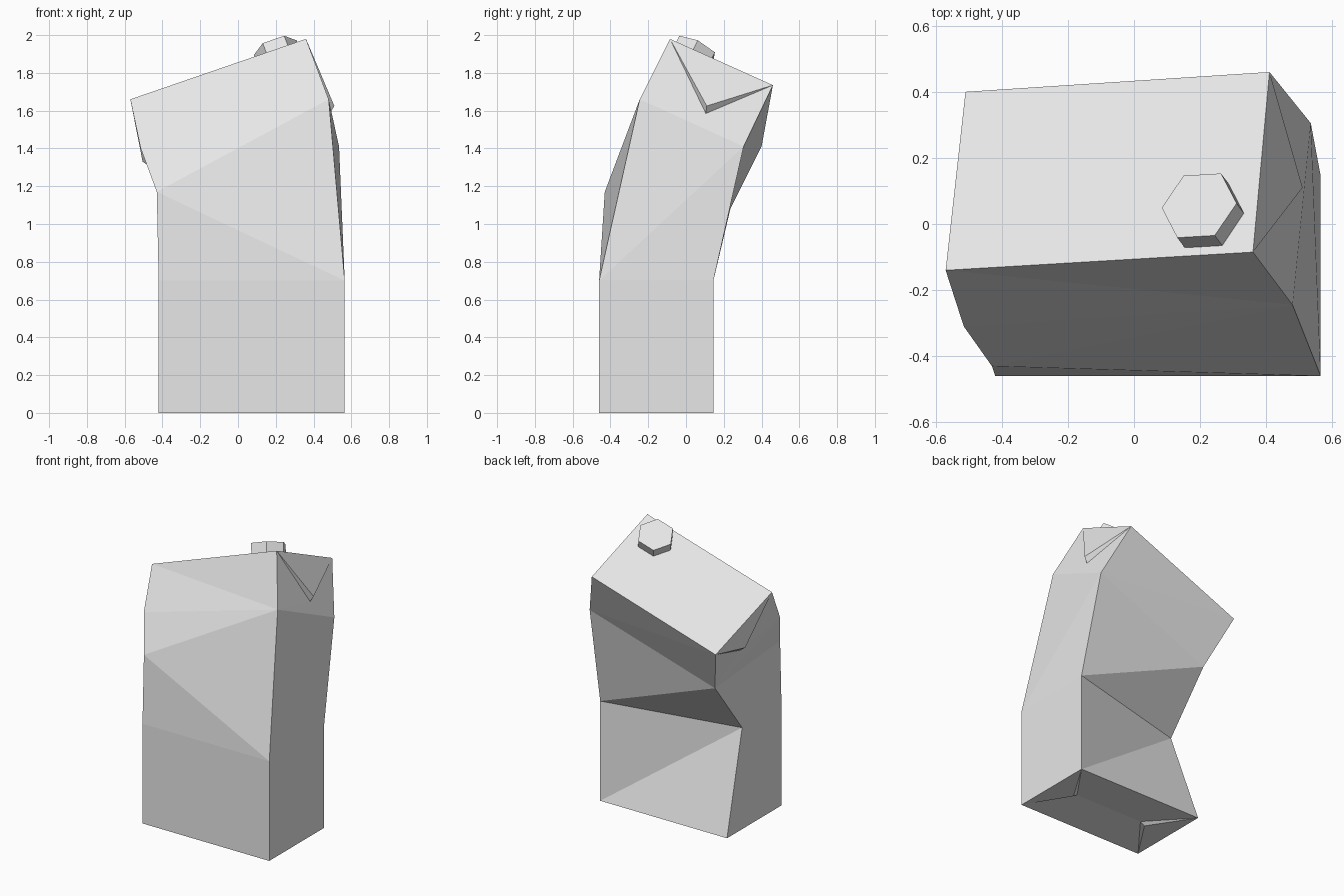
import bpy
import bmesh
from mathutils import Matrix, Vector

cube = bpy.data.objects.get("Cube")
if cube:
    bpy.data.objects.remove(cube)

grey = bpy.data.materials.new("light_grey")
grey.use_nodes = True
colour = (0.8, 0.8, 0.8, 1)
grey.diffuse_color = colour
grey.node_tree.nodes["Principled BSDF"].inputs["Base Color"].default_value = colour


def finish(bm, name):
    """Turn a bmesh into a flat shaded grey object."""
    bmesh.ops.recalc_face_normals(bm, faces=bm.faces[:])
    mesh = bpy.data.meshes.new(name)
    bm.to_mesh(mesh)
    bm.free()
    mesh.materials.append(grey)
    obj = bpy.data.objects.new(name, mesh)
    bpy.context.collection.objects.link(obj)
    return obj


# Crumpled carton: corner rings from the base up.
# Corners: p front right, q front left, r back left, s back right.
rings = {
    "base": dict(p=(-.42, -.46, 0), q=(.565, -.46, 0),
                 r=(.565, .145, 0), s=(-.42, .145, 0)),
    "waist": dict(p=(-.42, -.46, .7), q=(.565, -.46, .7),
                  r=(.565, .145, .7), s=(-.38, -.08, .68)),
    "crease": dict(p=(-.43, -.43, 1.17)),
    "shoulder": dict(p=(-.515, -.31, 1.4), q=(.48, -.245, 1.66),
                     r=(.535, .305, 1.41), s=(-.39, .235, 1.08)),
    "rim": dict(p=(-.57, -.14, 1.66), q=(.36, -.085, 1.98),
                r=(.41, .46, 1.735), s=(-.51, .4, 1.41)),
    # Tips of the folded gussets, and the points tucked behind them
    "tip": dict(left=(.51, .11, 1.625), right=(-.505, .065, 1.33)),
    "tuck": dict(left=(.487, .105, 1.585), right=(-.462, .06, 1.3)),
    "undertip": dict(left=(.38, -.157, 0), right=(-.22, -.157, 0)),
    "undertuck": dict(left=(.35, -.157, .02), right=(-.186, -.157, .02)),
}

bm = bmesh.new()
v = {(level, corner): bm.verts.new(co)
     for level, ring in rings.items() for corner, co in ring.items()}


def face(*names):
    """Add a face from 'level:corners' names."""
    corners = []
    for name in names:
        level, keys = name.split(":")
        keys = [keys] if keys in ("left", "right") else keys
        corners += [v[level, k] for k in keys]
    bm.faces.new(corners)


def gusset(a, b, edge, tip, tuck):
    """Triangular flap on a rim edge with a thin fold behind it."""
    face(f"{edge}:{a}", f"{edge}:{b}", tip)
    face(f"{edge}:{a}", tip, tuck)
    face(f"{edge}:{b}", tuck, tip)


# Front panel
face("base:pq", "waist:qp")
face("waist:pq", "crease:p")
face("crease:p", "waist:q", "shoulder:q")
face("crease:p", "shoulder:qp")
face("shoulder:p", "shoulder:q", "rim:p")
face("shoulder:q", "rim:qp")

# Left panel
face("base:qr", "waist:rq")
face("waist:qr", "shoulder:r")
face("waist:q", "shoulder:rq")

# Back panel
face("base:rs", "waist:s")
face("base:r", "waist:sr")
face("waist:rs", "shoulder:s")
face("waist:r", "shoulder:sr")
face("shoulder:rs", "rim:s")
face("shoulder:r", "rim:sr")

# Right panel
face("base:sp", "waist:s")
face("base:p", "waist:ps")
face("waist:p", "crease:p", "waist:s")
face("crease:p", "shoulder:s", "waist:s")
face("crease:p", "shoulder:ps")

# Slanted top, side gussets and the recessed underside
face("rim:pqrs")
for a, b, side in (("q", "r", "left"), ("s", "p", "right")):
    tuck = f"tuck:{side}"
    face(f"shoulder:{a}{b}", tuck)
    face(f"shoulder:{a}", tuck, f"rim:{a}")
    face(f"shoulder:{b}", f"rim:{b}", tuck)
    gusset(a, b, "rim", f"tip:{side}", tuck)
    gusset(a, b, "base", f"undertip:{side}", f"undertuck:{side}")
face("base:pq", "undertuck:left", "undertuck:right")
face("base:rs", "undertuck:right", "undertuck:left")
finish(bm, "carton_body")

# Six-sided cap standing square on the slanted top
p, q, s = (Vector(rings["rim"][k]) for k in "pqs")
along = (q - p).normalized()
normal = along.cross(s - p).normalized()
across = normal.cross(along)
height = .072
spot = Vector((.22, .025, 0))
spot.z = q.z - normal.xy.dot(spot.xy - q.xy) / normal.z
frame = Matrix((along, across, normal)).transposed().to_4x4()
frame.translation = spot + normal * height / 2

bm = bmesh.new()
bmesh.ops.create_cone(bm, cap_ends=True, segments=6, radius1=.12, radius2=.12,
                      depth=height)
# Put a corner of the hexagon on the long direction of the top
first = max(bm.verts, key=lambda vert: vert.co.x).co.xy
turn = Matrix.Rotation(first.angle_signed(Vector((1, 0))) * -1, 4, "Z")
bmesh.ops.transform(bm, matrix=frame @ turn, verts=bm.verts[:])
finish(bm, "cap")
